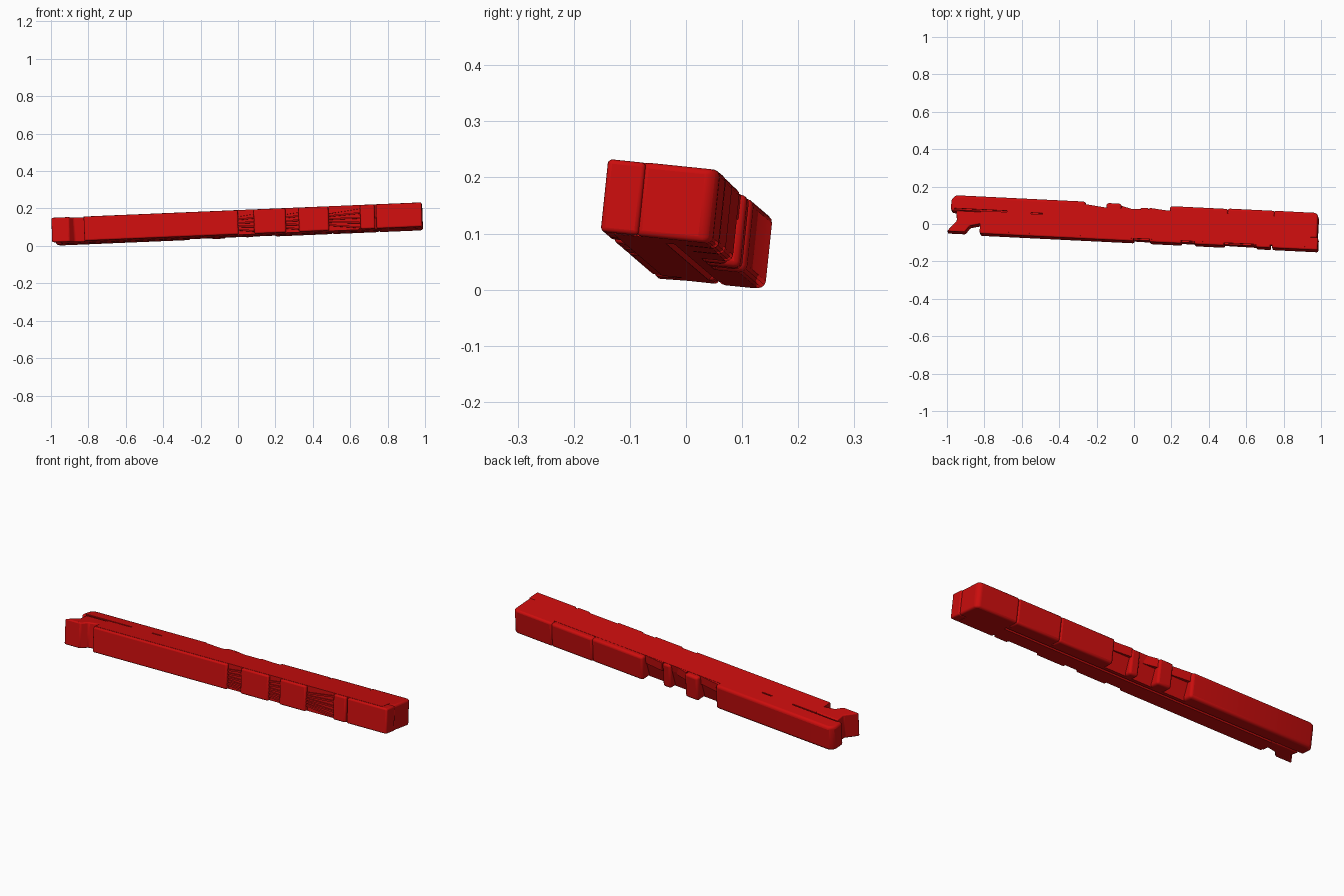
import bpy, bmesh, math
from mathutils import Matrix, Vector

if "Cube" in bpy.data.objects:
    bpy.data.objects.remove(bpy.data.objects["Cube"])

red = bpy.data.materials.new("bright_red")
red.use_nodes = True
red.diffuse_color = (0.6, 0.004, 0.004, 1)
red.node_tree.nodes["Principled BSDF"].inputs["Base Color"].default_value = red.diffuse_color

# Tilted frame of the bar: along, across, up
along = Vector((1, -0.049, 0.042)).normalized()
roll = math.radians(-6)
up = along.cross(Vector((0, math.cos(roll), math.sin(roll)))).normalized()
across = up.cross(along)
FRAME = Matrix.Translation((0, 0, 0.117)) @ Matrix((along, across, up)).transposed().to_4x4()
H = 0.066


def prism(name, points, low, high, bevel=0.0, lengthwise=False):
    """Extrude an outline upward, or a cross-section along the bar."""
    bm = bmesh.new()
    place = (lambda p, t: (t, p[0], p[1])) if lengthwise else (lambda p, t: (p[0], p[1], t))
    base = bm.faces.new([bm.verts.new(place(p, low)) for p in points])
    top = bmesh.ops.extrude_face_region(bm, geom=[base])["geom"]
    shift = Vector((high - low, 0, 0)) if lengthwise else Vector((0, 0, high - low))
    bmesh.ops.translate(bm, vec=shift, verts=[v for v in top if isinstance(v, bmesh.types.BMVert)])
    bmesh.ops.recalc_face_normals(bm, faces=bm.faces)
    mesh = bpy.data.meshes.new(name)
    bm.to_mesh(mesh)
    bm.free()
    mesh.materials.append(red)
    obj = bpy.data.objects.new(name, mesh)
    bpy.context.collection.objects.link(obj)
    obj.matrix_world = FRAME
    if bevel:
        mod = obj.modifiers.new("round_edges", "BEVEL")
        mod.width, mod.segments = bevel, 3
        mod.limit_method = "ANGLE"
        mod.angle_limit = math.radians(25)
        bpy.context.view_layer.objects.active = obj
        bpy.ops.object.select_all(action="DESELECT")
        obj.select_set(True)
        bpy.ops.object.shade_smooth_by_angle(angle=math.radians(35))
    return obj


def box(x0, x1, u0, u1):
    return [(x0, u0), (x1, u0), (x1, u1), (x0, u1)]


# Core with a groove along the underside and an undercut back
core = prism("core", [(-0.084, H), (0.074, H), (0.07, 0.03), (0.045, -H), (0.024, -H),
                      (0.016, -H + 0.012), (0.008, -H), (-0.076, -H)],
             -0.82, 0.95, lengthwise=True)

# Front blocks, separated by recesses
for i, (x0, x1) in enumerate([(-0.82, 0.005), (0.09, 0.26), (0.33, 0.49), (0.66, 0.737), (0.745, 0.99)]):
    prism(f"front_block_{i + 1}", box(x0, x1, -0.098, 0.008 if x1 < 0.9 else -0.03),
          -H + 0.001, H - 0.001, 0.008)

# Back blocks with larger rounded edges
back = [(0.19, 0.502, 0.1), (0.498, 0.752, 0.102), (-0.15, -0.07, 0.1), (0.03, 0.08, 0.084)]
for i, (x0, x1, u) in enumerate(back):
    prism(f"back_block_{i + 1}", box(x0, x1, 0.024, u), -H, H - 0.001, 0.012)

# Rounded ends of the back half
r = 0.03
left_end = prism("back_left_end", [(-0.98, 0.016), (-0.26, 0.016), (-0.26, 0.102), (-0.98 + r, 0.102),
                 (-0.989 + r / 2 + 0.003, 0.093), (-0.98, 0.102 - r)], -H, H, 0.014)
prism("back_right_end", [(0.748, -0.035), (0.985, -0.035), (0.985, 0.102 - r / 2),
                         (0.985 - r / 2, 0.102), (0.748, 0.102)], -H, H, 0.012)

# Slanted hook at the left end of the front half
prism("front_left_hook", [(-0.995, -0.094), (-0.9, -0.094), (-0.875, -0.06), (-0.8, -0.042),
                          (-0.8, 0.018), (-0.95, 0.018), (-0.945, -0.035)], -H, H, 0.006)

# Sloping webs in the back recess
webs = [(-0.27, -0.15, 0.088, 0.074), (-0.07, 0.0, 0.088, 0.07), (0.08, 0.2, 0.084, 0.072)]
for i, (x0, x1, ua, ub) in enumerate(webs):
    outline = [(x0, 0.03), (x1, 0.03), (x1, ub), (x0, ua)]
    prism(f"back_web_{i + 1}", outline, 0.02, H - 0.001)

# Ribs fanning through the front recesses
for i, (x0, x1) in enumerate([(0.0, 0.095), (0.255, 0.335), (0.485, 0.665)]):
    for k in range(5):
        v = -0.045 + k * 0.021
        rib = prism(f"front_rib_{i + 1}_{k + 1}", box(x0, x1, -0.09, -0.07), -0.004, 0.004)
        rib.matrix_world = FRAME @ Matrix.Translation((0, 0, v)) @ Matrix.Translation(
            ((x0 + x1) / 2, 0, 0)) @ Matrix.Rotation(-0.06 * (k - 2), 4, "Y") @ Matrix.Translation(
            (-(x0 + x1) / 2, 0, 0))

# Narrow slits in the top
for i, (x0, x1, u) in enumerate([(-0.96, -0.68, 0.024), (-0.55, -0.49, 0.02)]):
    cutter = prism(f"slit_cutter_{i + 1}", box(x0, x1, u, u + 0.007), H - 0.012, H + 0.02)
    cutter.hide_render = True
    cutter.hide_viewport = True
    for target in (left_end, core):
        mod = target.modifiers.new("slit", "BOOLEAN")
        mod.operation, mod.solver, mod.object = "DIFFERENCE", "EXACT", cutter
